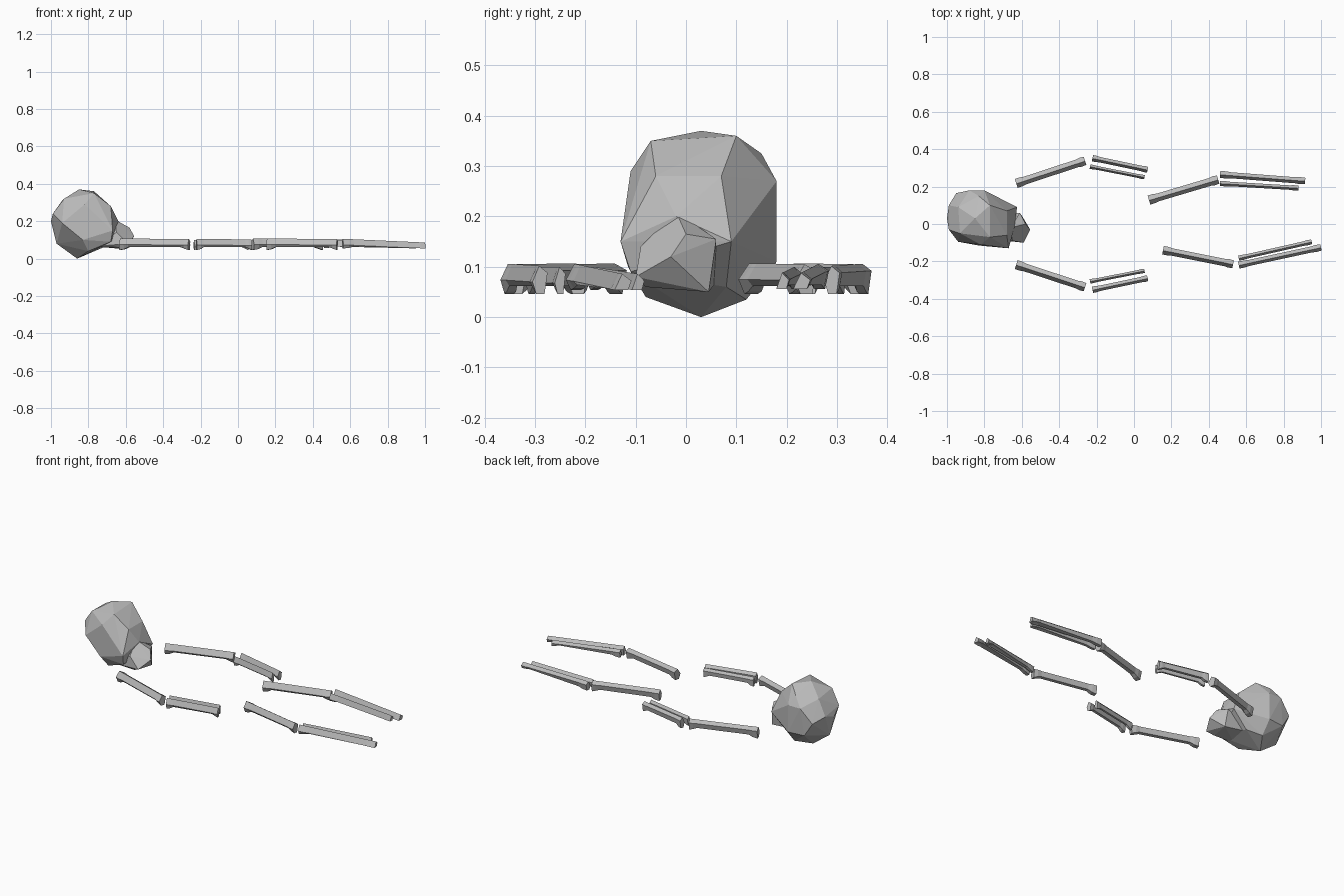
import bpy, bmesh
from mathutils import Vector

cube = bpy.data.objects.get("Cube")
if cube:
    bpy.data.objects.remove(cube, do_unlink=True)

# One plain bone colour
bone_mat = bpy.data.materials.new("bone_grey")
bone_mat.use_nodes = True
GREY = (0.5, 0.5, 0.5, 1)
bone_mat.diffuse_color = GREY
bone_mat.node_tree.nodes["Principled BSDF"].inputs["Base Color"].default_value = GREY


def finish(bm, name):
    bmesh.ops.recalc_face_normals(bm, faces=bm.faces)
    mesh = bpy.data.meshes.new(name)
    bm.to_mesh(mesh)
    bm.free()
    mesh.materials.append(bone_mat)
    obj = bpy.data.objects.new(name, mesh)
    bpy.context.collection.objects.link(obj)
    return obj


def hull(name, points):
    """Faceted solid wrapped around a few corner points."""
    bm = bmesh.new()
    for p in points:
        bm.verts.new(p)
    out = bmesh.ops.convex_hull(bm, input=bm.verts)
    loose = [v for v in out["geom_interior"] if isinstance(v, bmesh.types.BMVert)]
    bmesh.ops.delete(bm, geom=loose, context='VERTS')
    return finish(bm, name)


def bone(name, start, end, width, top=0.107, tip_top=0.105, low=0.062, drop=0.016):
    """Ridged shaft with a knob hanging down at each end."""
    a, b = Vector(start), Vector(end)
    axis = b - a
    side = Vector((-axis.y, axis.x)).normalized()
    # position along shaft, width factor, knob amount
    stations = [(0, 1.0, 1), (0.07, 1.0, 0.7), (0.13, 0.85, 0),
                (0.88, 0.85, 0), (0.94, 1.0, 0.5), (1, 0.9, 1)]
    bm = bmesh.new()
    rings = []
    for t, f, knob in stations:
        c = a + axis * t
        h = width * f / 2
        ridge = top + (tip_top - top) * t
        base = low - drop * knob
        shoulder = ridge - 0.014
        section = [(-h, shoulder - 0.018), (-h * 0.1, ridge), (h, shoulder),
                   (h * 0.6, base), (-h * 0.5, base)]
        rings.append([bm.verts.new((*(c + side * s), z)) for s, z in section])
    for r, s in zip(rings, rings[1:]):
        for i in range(len(r)):
            j = (i + 1) % len(r)
            bm.faces.new((r[i], r[j], s[j], s[i]))
    bm.faces.new(rings[0])
    bm.faces.new(rings[-1])
    return finish(bm, name)


# Skull: rounded faceted braincase with a sloping face
hull("skull_braincase", [
    (-1, .03, .2), (-.99, -.03, .24), (-.99, .1, .22), (-.97, .03, .08),
    (-.95, .165, .19), (-.94, -.095, .19), (-.93, -.05, .32), (-.94, .09, .31),
    (-.85, .03, .37), (-.77, -.07, .35), (-.77, .1, .36), (-.83, .15, .325),
    (-.88, .18, .27), (-.8, .18, .11), (-.9, .17, .11), (-.8, .18, .27),
    (-.82, -.11, .29), (-.83, -.115, .1), (-.86, .03, 0), (-.8, -.08, .04),
    (-.8, .12, .035), (-.68, -.06, .28), (-.68, .07, .28), (-.67, -.13, .15),
    (-.625, .09, .15), (-.64, -.02, .2), (-.68, -.11, .09), (-.72, .08, .06)])

# Skull: wedge-shaped jaw
hull("skull_jaw", [
    (-.66, -.02, .21), (-.58, 0, .165), (-.61, .06, .155), (-.555, -.03, .12),
    (-.59, -.1, .08), (-.6, .045, .05), (-.63, -.08, .06), (-.77, .06, .07),
    (-.77, -.08, .065), (-.65, -.09, .14)])

# Arms: mirrored upper bones, paired forearm bones
for label, s in (("back", 1), ("front", -1)):
    bone(label + "_upper_arm", (-.63, .217 * s), (-.262, .338 * s), .05)
    bone(label + "_outer_forearm", (-.222, .352 * s), (.073, .29 * s), .034, .106, .102)
    bone(label + "_inner_forearm", (-.235, .307 * s), (.056, .25 * s), .024, .1, .1)

# Legs: slightly different pose on each side
bone("back_thigh", (.08, .128), (.45, .238), .05)
bone("back_outer_shin", (.46, .265), (.915, .23), .038, .106, .088, .064, .008)
bone("back_inner_shin", (.46, .217), (.88, .192), .028, .1, .088, .064, .008)
bone("front_thigh", (.155, -.14), (.53, -.215), .046)
bone("front_outer_shin", (.56, -.22), (1, -.125), .038, .106, .086, .064, .01)
bone("front_inner_shin", (.56, -.183), (.95, -.095), .028, .1, .086, .064, .01)
